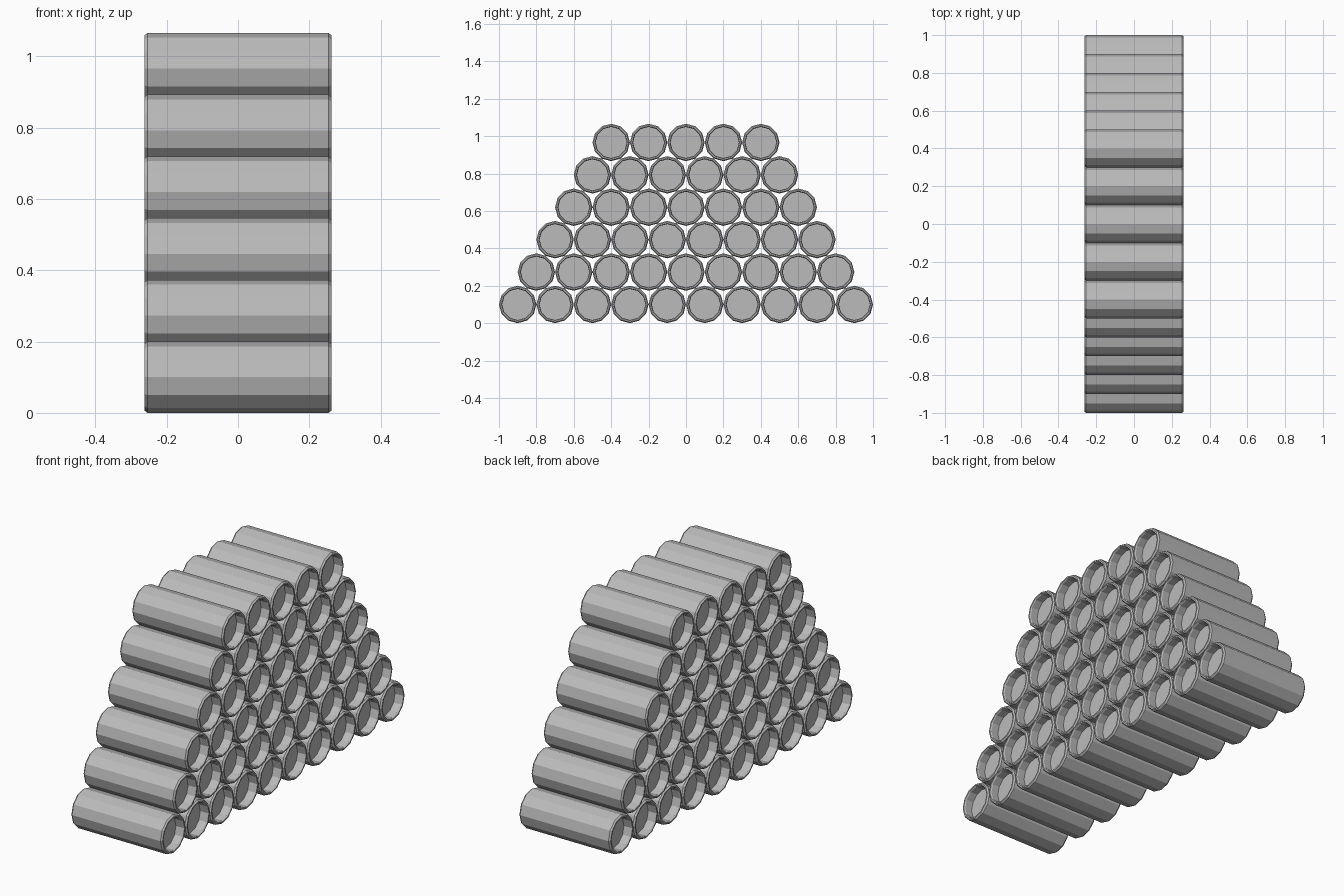
import bpy, bmesh
from math import sin, cos, pi

cube = bpy.data.objects.get("Cube")
if cube:
    bpy.data.objects.remove(cube, do_unlink=True)

SIDES = 12
RADIUS = 0.1
ROW_STEP = RADIUS * 3 ** 0.5
HALF_PROFILE = [(0.215, 0.083), (0.255, 0.083), (0.262, 0.087),
                (0.262, 0.094), (0.254, 0.1)]


def grey_material():
    mat = bpy.data.materials.new("grey metal")
    mat.use_nodes = True
    colour = (0.5, 0.5, 0.5, 1)
    mat.diffuse_color = colour
    mat.node_tree.nodes["Principled BSDF"].inputs["Base Color"].default_value = colour
    return mat


def pipe_mesh():
    # One closed pipe along x with a recessed disc at each end
    profile = HALF_PROFILE + [(-x, r) for x, r in reversed(HALF_PROFILE)]
    bm = bmesh.new()
    rings = []
    for x, r in profile:
        rings.append([bm.verts.new((x, r * cos(2 * pi * i / SIDES), r * sin(2 * pi * i / SIDES)))
                      for i in range(SIDES)])
    for a, b in zip(rings, rings[1:]):
        for i in range(SIDES):
            j = (i + 1) % SIDES
            bm.faces.new((a[i], a[j], b[j], b[i]))
    bm.faces.new(rings[0])
    bm.faces.new(rings[-1])
    bmesh.ops.recalc_face_normals(bm, faces=bm.faces)
    mesh = bpy.data.meshes.new("pipe")
    bm.to_mesh(mesh)
    bm.free()
    mesh.materials.append(grey_material())
    return mesh


# Stack the pipes, each row nested in the gaps of the row below
mesh = pipe_mesh()
for row in range(6):
    count = 10 - row
    for k in range(count):
        pipe = bpy.data.objects.new(f"pipe_row{row + 1}_{k + 1}", mesh)
        pipe.location = (0, (2 * k - count + 1) * RADIUS, RADIUS + row * ROW_STEP)
        bpy.context.collection.objects.link(pipe)
